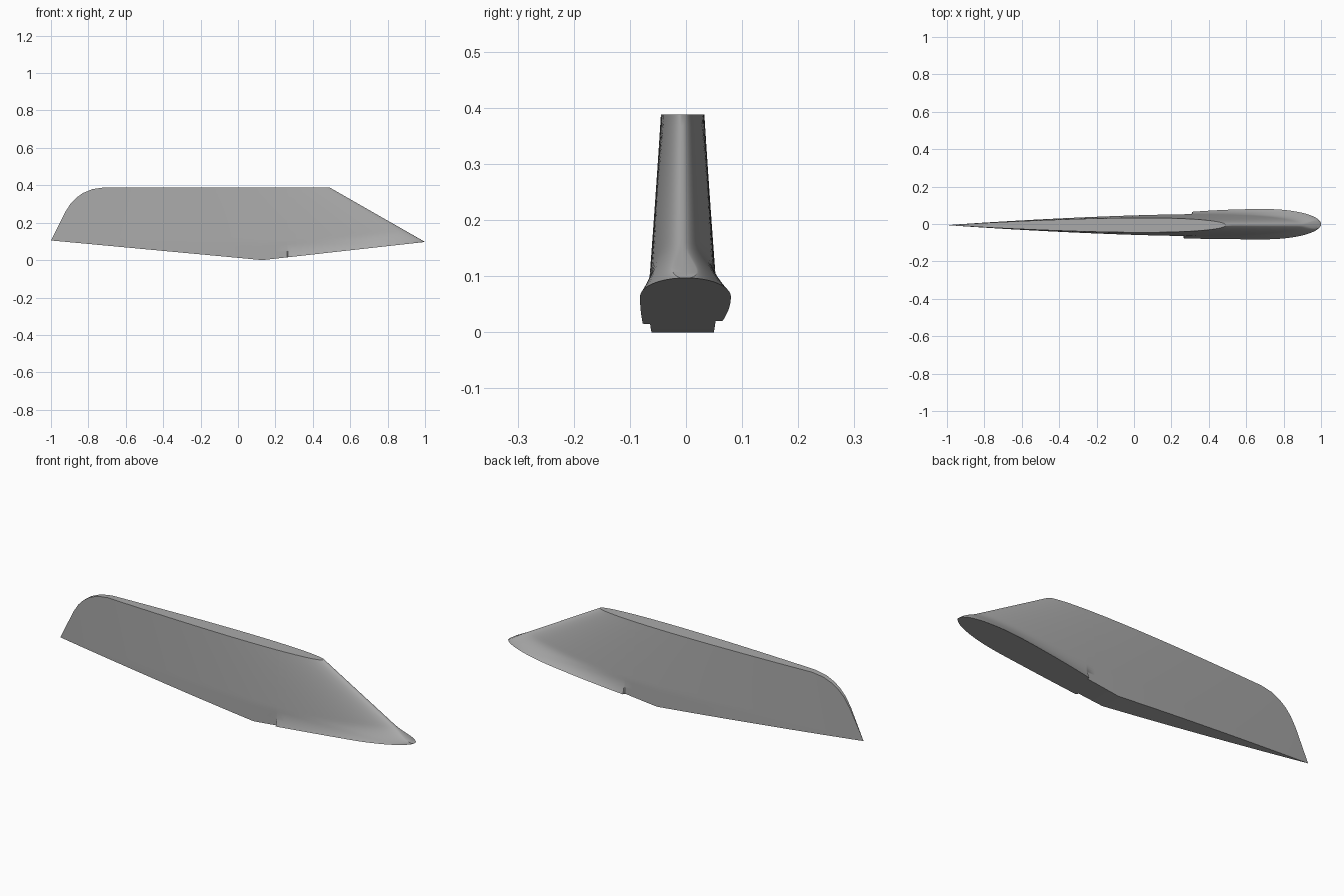
import bpy, bmesh, math

cube = bpy.data.objects.get("Cube")
if cube:
    bpy.data.objects.remove(cube)

TOP, NOSE_Z, CENTRE = 0.388, 0.097, -0.006
TAIL = [(-1, 0.105), (-0.925, 0.255), (-0.895, 0.302), (-0.865, 0.333),
        (-0.83, 0.358), (-0.78, 0.379), (-0.72, TOP)]
SPLIT = 0.32


def bottom_z(x):
    """Shallow V-shaped keel line."""
    if x > 0.13:
        return NOSE_Z * (x - 0.13) / 0.87
    return 0.105 * (0.13 - x) / 1.13


def top_z(x):
    """Flat tip with a rounded trailing corner."""
    for (x0, z0), (x1, z1) in zip(TAIL, TAIL[1:]):
        if x <= x1:
            return z0 + (z1 - z0) * (x - x0) / (x1 - x0)
    return TOP


def foil(x, z):
    """Half thickness of the tapering aerofoil section."""
    lead = 1 - 0.51 * max(0, z - NOSE_Z) / (TOP - NOSE_Z)
    chord = lead + 1
    c = min(1, max(0, (lead - x) / chord))
    shape = 2.969 * math.sqrt(c) - 1.26 * c - 3.516 * c**2 + 2.843 * c**3 - 1.036 * c**4
    ratio = 0.0295 - 0.0035 * max(0, z - NOSE_Z) / (TOP - NOSE_Z)
    return ratio * chord * shape


def side_y(x, z, side):
    """Aerofoil surface plus the flared fillet at the root."""
    half = foil(x, z)
    end, wide, narrow = (0.31, 0.08, 0.065) if side > 0 else (0.265, 0.082, 0.077)
    if x > end:
        if x > 0.7:
            target = wide * math.sqrt(max(0, 1 - ((x - 0.7) / 0.3) ** 2))
        else:
            target = wide - (wide - narrow) * ((0.7 - x) / (0.7 - end)) ** 2
        fade = max(0, 1 - (z - bottom_z(x)) / 0.075) ** 2
        half += max(0, target - side * CENTRE - half) * fade
    return CENTRE + side * half


# Chordwise stations, denser at the nose, the fillet ends and the tail corner
front = [SPLIT + (1 - SPLIT) * math.cos(i * math.pi / 56) for i in range(29)]
middle = [0.312, 0.308, 0.267, 0.263, 0.2, 0.13] + [0.13 - 0.85 * i / 12 for i in range(1, 12)]
tail = [x for x, z in reversed(TAIL)]
stations = front + middle + tail
ROWS = 28

bm = bmesh.new()
grid = {}
for i, x in enumerate(stations):
    tip_x = SPLIT + (x - SPLIT) * (0.49 - SPLIT) / (1 - SPLIT) if x > SPLIT else x
    for j in range(ROWS + 1):
        s = (j / ROWS) ** 2
        px = x + (tip_x - x) * s
        pz = bottom_z(x) + (top_z(tip_x) - bottom_z(x)) * s
        for side in (-1, 1):
            edge = i == 0 or i == len(stations) - 1
            y = CENTRE if edge else side_y(px, pz, side)
            grid[i, j, side] = bm.verts.new((px, y, pz))

# Two skins, then the keel and tip caps
for i in range(len(stations) - 1):
    for side in (-1, 1):
        for j in range(ROWS):
            bm.faces.new([grid[i, j, side], grid[i + 1, j, side],
                          grid[i + 1, j + 1, side], grid[i, j + 1, side]])
    for j in (0, ROWS):
        bm.faces.new([grid[i, j, -1], grid[i + 1, j, -1], grid[i + 1, j, 1], grid[i, j, 1]])
bmesh.ops.remove_doubles(bm, verts=bm.verts, dist=0.00005)
bmesh.ops.recalc_face_normals(bm, faces=bm.faces)

mesh = bpy.data.meshes.new("fin")
bm.to_mesh(mesh)
bm.free()
fin = bpy.data.objects.new("fin", mesh)
bpy.context.collection.objects.link(fin)

grey = bpy.data.materials.new("plain grey")
grey.use_nodes = True
colour = (0.4, 0.4, 0.4, 1)
grey.diffuse_color = colour
grey.node_tree.nodes["Principled BSDF"].inputs["Base Color"].default_value = colour
mesh.materials.append(grey)

bpy.context.view_layer.objects.active = fin
fin.select_set(True)
bpy.ops.object.shade_smooth_by_angle(angle=math.radians(35))
